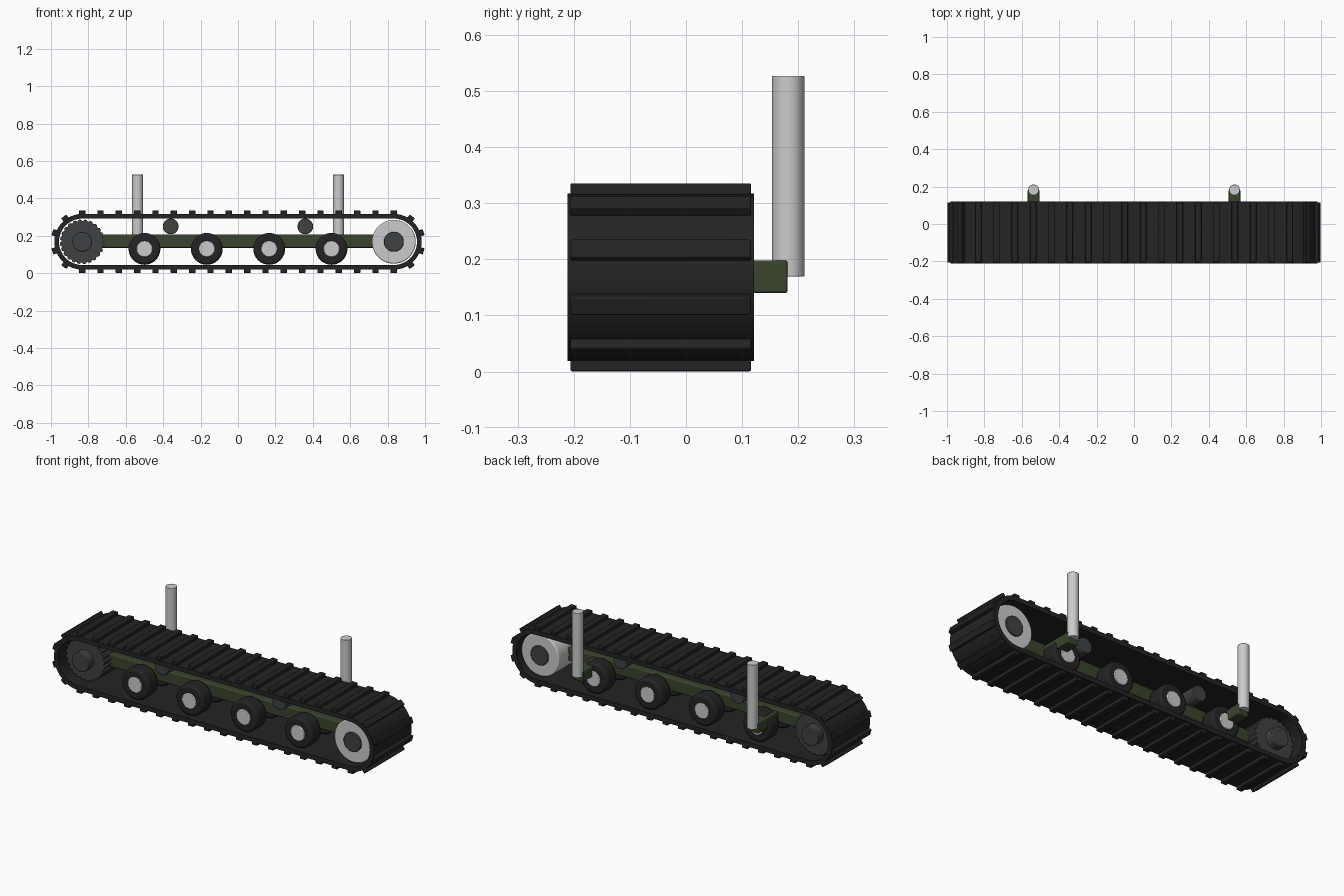
import bpy, bmesh, math
from mathutils import Matrix

if "Cube" in bpy.data.objects:
    bpy.data.objects.remove(bpy.data.objects["Cube"])

YC = -0.045      # centre line of the track
ZC = 0.168       # axle height of the end wheels
XE = 0.833       # axle position of the end wheels


def material(name, r, g, b):
    m = bpy.data.materials.new(name)
    m.diffuse_color = (r, g, b, 1)
    m.use_nodes = True
    m.node_tree.nodes["Principled BSDF"].inputs["Base Color"].default_value = m.diffuse_color
    return m


RUBBER = material("rubber", 0.017, 0.017, 0.018)
DARK = material("dark_steel", 0.05, 0.052, 0.056)
GREEN = material("green_paint", 0.04, 0.058, 0.025)
STEEL = material("light_steel", 0.52, 0.52, 0.52)
PALE = material("pale_steel", 0.65, 0.65, 0.64)


def finish(name, bm, mat, bevel=0.0, segments=2):
    bmesh.ops.recalc_face_normals(bm, faces=bm.faces)
    me = bpy.data.meshes.new(name)
    bm.to_mesh(me)
    bm.free()
    me.materials.append(mat)
    ob = bpy.data.objects.new(name, me)
    bpy.context.collection.objects.link(ob)
    if bevel:
        b = ob.modifiers.new("bevel", 'BEVEL')
        b.width, b.segments, b.limit_method = bevel, segments, 'ANGLE'
    bpy.context.view_layer.objects.active = ob
    ob.select_set(True)
    bpy.ops.object.shade_smooth_by_angle(angle=math.radians(35))
    ob.select_set(False)
    return ob


def box(name, loc, size, mat, bevel=0.004):
    bm = bmesh.new()
    bmesh.ops.create_cube(bm, size=1, matrix=Matrix.Translation(loc) @ Matrix.Diagonal((*size, 1)))
    return finish(name, bm, mat, bevel)


def cylinder(name, loc, r, length, mat, axis='Y', sides=40, bevel=0.0):
    bm = bmesh.new()
    rot = Matrix.Rotation(math.pi / 2, 4, 'X') if axis == 'Y' else Matrix()
    bmesh.ops.create_cone(bm, cap_ends=True, segments=sides, radius1=r, radius2=r,
                          depth=length, matrix=Matrix.Translation(loc) @ rot)
    return finish(name, bm, mat, bevel)


def stadium(r, n=24):
    pts = []
    for side in (1, -1):
        for i in range(n + 1):
            a = math.pi / 2 - math.pi * i / n
            pts.append((side * (XE + r * math.cos(a)), ZC + side * r * math.sin(a)))
    return pts


# belt: closed loop with rectangular cross-section
bm = bmesh.new()
rings = [[bm.verts.new((x, y, z)) for x, z in stadium(r)]
         for r, y in ((0.149, YC - 0.166), (0.149, YC + 0.166), (0.124, YC + 0.166), (0.124, YC - 0.166))]
n = len(rings[0])
for k in range(4):
    a, b = rings[k], rings[(k + 1) % 4]
    for i in range(n):
        j = (i + 1) % n
        bm.faces.new((a[i], a[j], b[j], b[i]))
finish("track_belt", bm, RUBBER)

# tread bars: 17 steps per run and 5 per end
places = []
for side in (1, -1):
    for i in range(17):
        places.append((side * (-XE + 2 * XE * i / 17), 0 if side == 1 else math.pi, None))
    for i in range(5):
        places.append((side * XE, math.pi * i / 5 + (0 if side == 1 else math.pi), None))
bm = bmesh.new()
for x, ang, _ in places:
    m = (Matrix.Translation((x, YC, ZC)) @ Matrix.Rotation(ang, 4, 'Y')
         @ Matrix.Translation((0, 0, 0.157)) @ Matrix.Diagonal((0.034, 0.322, 0.021, 1)))
    bmesh.ops.create_cube(bm, size=1, matrix=m)
finish("tread_bars", bm, RUBBER, 0.003)

# toothed drive sprocket
bm = bmesh.new()
teeth = 24
outline = []
for i in range(teeth):
    for f, r in ((0.0, 0.112), (0.2, 0.119), (0.6, 0.119), (0.8, 0.112)):
        a = 2 * math.pi * (i + f) / teeth
        outline.append(bm.verts.new((-XE + r * math.cos(a), YC - 0.105, ZC + r * math.sin(a))))
face = bm.faces.new(outline)
ext = bmesh.ops.extrude_face_region(bm, geom=[face])
bmesh.ops.translate(bm, vec=(0, 0.21, 0), verts=[v for v in ext['geom'] if isinstance(v, bmesh.types.BMVert)])
finish("drive_sprocket", bm, DARK)
cylinder("sprocket_hub", (-XE, YC, ZC), 0.053, 0.30, DARK, bevel=0.004)

# idler wheel
cylinder("idler_wheel", (XE, YC, ZC), 0.117, 0.27, PALE, sides=48, bevel=0.006)
cylinder("idler_hub", (XE, YC, ZC), 0.053, 0.29, DARK, bevel=0.003)

# paired road wheels
for i in range(4):
    x = -0.5 + i / 3
    cylinder(f"road_axle_{i}", (x, YC, 0.13), 0.025, 0.24, DARK, sides=24)
    for s, tag in ((-1, "front"), (1, "back")):
        cylinder(f"road_tyre_{tag}_{i}", (x, YC + s * 0.1, 0.13), 0.085, 0.085, RUBBER, bevel=0.012)
        cylinder(f"road_hub_{tag}_{i}", (x, YC + s * 0.1, 0.13), 0.043, 0.097, STEEL, sides=32, bevel=0.003)

# return rollers
for s, tag in ((-1, "left"), (1, "right")):
    cylinder(f"return_roller_{tag}", (s * 0.36, YC, 0.25), 0.042, 0.22, DARK, sides=32, bevel=0.003)

# frame beam, mounting brackets and posts
box("frame_beam", (0, YC, 0.171), (1.56, 0.10, 0.07), GREEN, 0.006)
for s, tag in ((-1, "left"), (1, "right")):
    box(f"bracket_{tag}", (s * 0.537, 0.08, 0.169), (0.065, 0.202, 0.058), GREEN)
    cylinder(f"post_{tag}", (s * 0.537, 0.182, 0.348), 0.029, 0.358, STEEL, axis='Z', sides=32, bevel=0.002)
